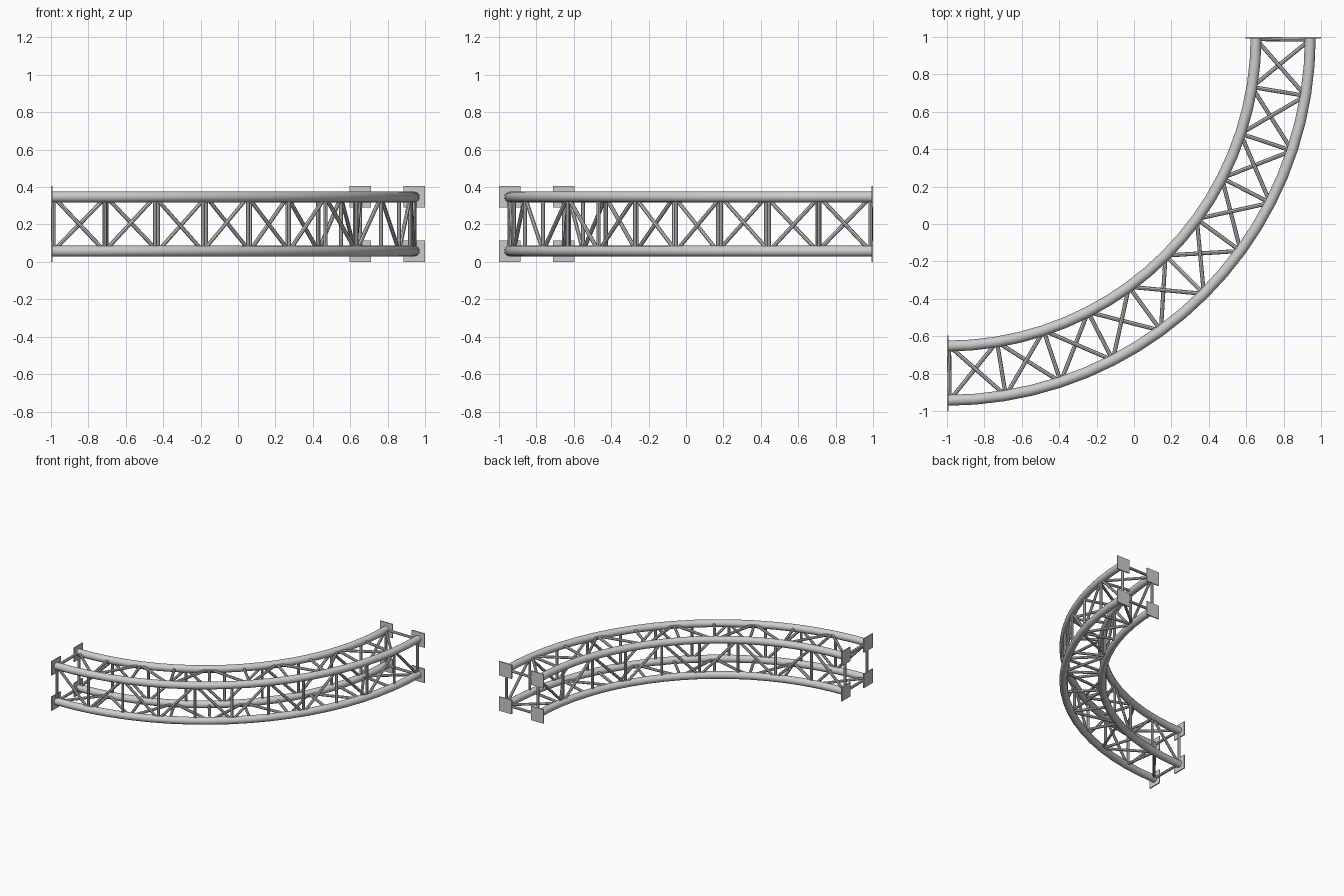
import bpy, math
from mathutils import Vector

if "Cube" in bpy.data.objects:
    bpy.data.objects.remove(bpy.data.objects["Cube"])

R_OUT, R_IN = 1.9425, 1.6525     # chord radii around the bend centre (-1, 1)
Z_LO, Z_HI = 0.0575, 0.3475      # chord heights
TUBE_R, STRUT_R = 0.029, 0.011
PLATE, PLATE_T = 0.115, 0.009
INSET = 0.007                    # angle of the end struts from the plates


def pt(r, z, a):
    return Vector((-1 + r * math.sin(a), 1 - r * math.cos(a), z))


def tube(name, paths, radius, res):
    cu = bpy.data.curves.new(name + "_path", 'CURVE')
    cu.dimensions = '3D'
    cu.bevel_depth = radius
    cu.bevel_resolution = res
    cu.use_fill_caps = True
    for path in paths:
        sp = cu.splines.new('POLY')
        sp.points.add(len(path) - 1)
        for p, co in zip(sp.points, path):
            p.co = (*co, 1)
    tmp = bpy.data.objects.new(name + "_tmp", cu)
    bpy.context.collection.objects.link(tmp)
    dg = bpy.context.evaluated_depsgraph_get()
    me = bpy.data.meshes.new_from_object(tmp.evaluated_get(dg))
    bpy.data.objects.remove(tmp)
    ob = bpy.data.objects.new(name, me)
    bpy.context.collection.objects.link(ob)
    bpy.ops.object.select_all(action='DESELECT')
    ob.select_set(True)
    bpy.context.view_layer.objects.active = ob
    bpy.ops.object.shade_smooth_by_angle(angle=math.radians(40))
    return ob


# Corners in order around the section
corners = {
    "outer_top": (R_OUT, Z_HI), "outer_bottom": (R_OUT, Z_LO),
    "inner_bottom": (R_IN, Z_LO), "inner_top": (R_IN, Z_HI),
}

# Four curved main tubes, each with a square plate at both ends
SEG = 20
for name, (r, z) in corners.items():
    arc = [pt(r, z, math.pi / 2 * i / SEG) for i in range(SEG + 1)]
    arc[0].x += 0.003
    arc[-1].y -= 0.003
    tube(name + "_chord", [arc], TUBE_R, 6)
    for end in (0, 1):
        p = pt(r, z, end * math.pi / 2)
        off = (0, -PLATE_T / 2, 0) if end else (PLATE_T / 2, 0, 0)
        bpy.ops.mesh.primitive_cube_add(size=1, location=p + Vector(off))
        ob = bpy.context.object
        ob.name = name + ("_back_plate" if end else "_left_plate")
        ob.scale = (PLATE, PLATE_T, PLATE) if end else (PLATE_T, PLATE, PLATE)

# Lacing on each face: posts at every node and alternating diagonals
faces = [
    ("outer", "outer_top", "outer_bottom", 11),
    ("bottom", "outer_bottom", "inner_bottom", 10),
    ("inner", "inner_bottom", "inner_top", 9),
    ("top", "inner_top", "outer_top", 10),
]
for name, ca, cb, bays in faces:
    a, b = corners[ca], corners[cb]
    ang = [INSET + (math.pi / 2 - 2 * INSET) * i / bays for i in range(bays + 1)]
    posts = [[pt(*a, t), pt(*b, t)] for t in ang]
    diagonals = []
    for i in range(bays):
        s, e = (a, b) if i % 2 == 0 else (b, a)
        diagonals.append([pt(*s, ang[i]), pt(*e, ang[i + 1])])
    tube(name + "_posts", posts, STRUT_R, 2)
    tube(name + "_diagonals", diagonals, STRUT_R, 2)
